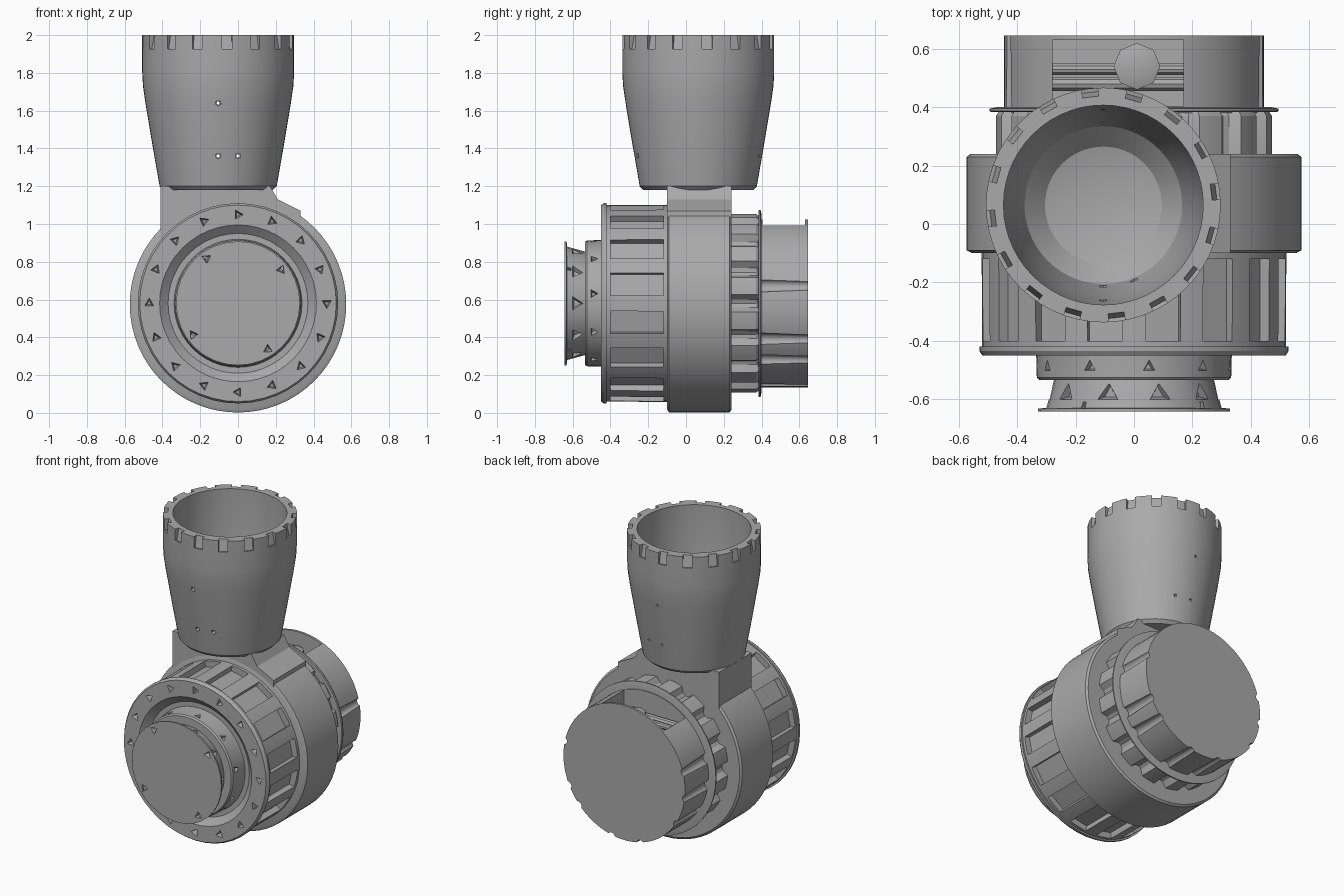
import bpy, bmesh
from math import pi, sin, cos, radians
from mathutils import Matrix, Vector

if "Cube" in bpy.data.objects:
    bpy.data.objects.remove(bpy.data.objects["Cube"])

grey = bpy.data.materials.new("plain grey")
grey.use_nodes = True
grey.diffuse_color = (0.4, 0.4, 0.4, 1)
grey.node_tree.nodes["Principled BSDF"].inputs["Base Color"].default_value = (0.4, 0.4, 0.4, 1)

AXIS_Z = 0.58                                   # height of the horizontal axle
AXLE = Matrix.Translation((0, 0, AXIS_Z)) @ Matrix.Rotation(-pi / 2, 4, 'X')
CUP = Matrix.Translation((-0.105, 0.065, 0))


def finish(name, bm, matrix=Matrix()):
    bm.transform(matrix)
    bmesh.ops.recalc_face_normals(bm, faces=bm.faces)
    mesh = bpy.data.meshes.new(name)
    bm.to_mesh(mesh)
    bm.free()
    mesh.materials.append(grey)
    ob = bpy.data.objects.new(name, mesh)
    bpy.context.collection.objects.link(ob)
    return ob


def lathe(name, profile, matrix=AXLE, seg=48, dent=lambda a: 0):
    """Revolve (radius, height) points; dent() lowers the radius by angle."""
    bm = bmesh.new()
    angles = [2 * pi * i / seg for i in range(seg)]
    rings = [[bm.verts.new(((r - dent(a)) * cos(a), (r - dent(a)) * sin(a), h)) for a in angles]
             for r, h in profile]
    for low, high in zip(rings, rings[1:]):
        for i in range(seg):
            j = (i + 1) % seg
            bm.faces.new((low[i], low[j], high[j], high[i]))
    bm.faces.new(rings[0])
    bm.faces.new(rings[-1])
    return finish(name, bm, matrix)


def box(bm, size, matrix):
    bmesh.ops.create_cube(bm, size=1, matrix=matrix @ Matrix.Diagonal((*size, 1)))


def spike(bm, size, depth, matrix, sides=3):
    bmesh.ops.create_cone(bm, cap_ends=True, segments=sides, radius1=size, radius2=size * 0.4,
                          depth=depth, matrix=matrix)


def carve(ob, bm):
    """Cut the shapes in bm out of ob."""
    cutter = finish("cutter", bm)
    cutter.hide_render = True
    mod = ob.modifiers.new("carve", 'BOOLEAN')
    mod.operation, mod.solver, mod.object = 'DIFFERENCE', 'EXACT', cutter
    result = bpy.data.meshes.new_from_object(
        ob.evaluated_get(bpy.context.evaluated_depsgraph_get()))
    ob.modifiers.clear()
    ob.data = result
    bpy.data.objects.remove(cutter)


def around(count, offset=0.0):
    return [2 * pi * (i + offset) / count for i in range(count)]


def on_axle(angle, radius, y):
    return (Matrix.Translation((0, y, AXIS_Z)) @ Matrix.Rotation(-angle, 4, 'Y')
            @ Matrix.Translation((radius, 0, 0)))


TO_FRONT = Matrix.Rotation(-pi / 2, 4, 'X')     # spikes narrow toward the back

# main round body
lathe("main_body", [(0.555, -0.10), (0.573, -0.09), (0.573, 0.23), (0.56, 0.24)],
      Matrix.Translation((0, 0, -0.005)) @ AXLE, seg=64)

# neck bracket joining the body and the cup
bm = bmesh.new()
outline = [(-0.41, 0.85), (-0.41, 1.2), (0.17, 1.2), (0.21, 1.13), (0.33, 1.07), (0.33, 0.85)]
face = bm.faces.new([bm.verts.new((x, -0.10, z)) for x, z in outline])
grown = bmesh.ops.extrude_face_region(bm, geom=[face])["geom"]
bmesh.ops.translate(bm, vec=Vector((0, 0.34, 0)),
                    verts=[v for v in grown if isinstance(v, bmesh.types.BMVert)])
finish("neck_bracket", bm)

# hollow cup with a rounded floor
cup = lathe("cup", [(0.29, 1.18), (0.31, 1.2), (0.345, 1.4), (0.385, 1.64), (0.398, 1.73),
                    (0.402, 1.8), (0.402, 2.0), (0.342, 2.0), (0.34, 1.75), (0.31, 1.5),
                    (0.27, 1.32), (0.2, 1.25), (0.1, 1.225)], CUP, seg=56)
bm = bmesh.new()
for a in around(16, 0.3):                       # rim notches
    box(bm, (0.07, 0.055, 0.12), CUP @ Matrix.Rotation(a, 4, 'Z')
        @ Matrix.Translation((0.41, 0, 1.99)) @ Matrix.Rotation(radians(-12), 4, 'Y'))
for x, z in ((-0.105, 1.64), (-0.105, 1.36), (0.0, 1.36)):   # pin holes
    spike(bm, 0.018, 1.2, Matrix.Translation((x, 0.065, z)) @ TO_FRONT, 5)
carve(cup, bm)

# front ring with side pockets and face dents
ring = lathe("front_ring", [(0.37, -0.41), (0.415, -0.45), (0.52, -0.45), (0.53, -0.435),
                            (0.53, -0.42), (0.52, -0.42), (0.522, -0.09)])
bm = bmesh.new()
for a in around(16, 0.5):
    box(bm, (0.10, 0.28, 0.12), on_axle(a, 0.53, -0.26))
for a in around(16):
    spike(bm, 0.035, 0.06, on_axle(a, 0.47, -0.44) @ TO_FRONT)
carve(ring, bm)

# front collar
collar = lathe("front_collar", [(0.34, -0.40), (0.335, -0.45), (0.333, -0.525), (0.325, -0.535),
                                (0.25, -0.535)])
bm = bmesh.new()
for a in around(10, 0.25):
    spike(bm, 0.035, 0.05, on_axle(a, 0.335, -0.49) @ Matrix.Rotation(-pi / 2, 4, 'Y'))
carve(collar, bm)

# flared front cap with a thin lip
cap = lathe("front_cap", [(0.27, -0.52), (0.30, -0.63), (0.328, -0.632), (0.328, -0.642)], seg=32)
bm = bmesh.new()
for a in around(10):
    spike(bm, 0.06, 0.06, on_axle(a, 0.29, -0.58) @ Matrix.Rotation(-pi / 2, 4, 'Y'))
for a in (125, 38, -57, -145):
    spike(bm, 0.035, 0.05, on_axle(radians(a), 0.29, -0.635) @ TO_FRONT)
carve(cap, bm)

# scalloped rear ring and its thin flange
lathe("rear_scalloped_ring", [(0.475, 0.23), (0.475, 0.37), (0.465, 0.385)], seg=128,
      dent=lambda a: 0.045 * max(0, cos(16 * a)) ** 0.6)
lathe("rear_flange", [(0.49, 0.383), (0.495, 0.387), (0.495, 0.395), (0.47, 0.40)])

# rear drum with grip grooves and an opened top
drum = lathe("rear_drum", [(0.445, 0.38), (0.445, 0.645)], seg=72)
bm = bmesh.new()
for a in (12, -25, -42, -78, -105, 165, 187, 212):
    spike(bm, 0.04, 0.6, on_axle(radians(a), 0.455, 0.6) @ TO_FRONT @ Matrix.Scale(1, 4), 12)
box(bm, (0.45, 0.225, 0.4), Matrix.Translation((-0.055, 0.5175, 1.06)))
carve(drum, bm)

# small fittings inside the drum opening
for name, radius, y in (("inner_rod", 0.025, 0.48), ("inner_bar", 0.02, 0.53)):
    lathe(name, [(radius, -0.28), (radius, 0.17)],
          Matrix.Translation((0, y, 0.9)) @ Matrix.Rotation(pi / 2, 4, 'Y'), seg=10)
lathe("inner_nut", [(0.08, 0.86), (0.08, 0.94), (0.05, 0.95)],
      Matrix.Translation((0.01, 0.54, 0)), seg=8)

# smooth round sides, keep edges sharp
bpy.ops.object.select_all(action='DESELECT')
for ob in bpy.context.collection.objects:
    if ob.type == 'MESH' and grey.name in ob.data.materials:
        ob.select_set(True)
        bpy.context.view_layer.objects.active = ob
bpy.ops.object.shade_smooth_by_angle(angle=radians(30))
